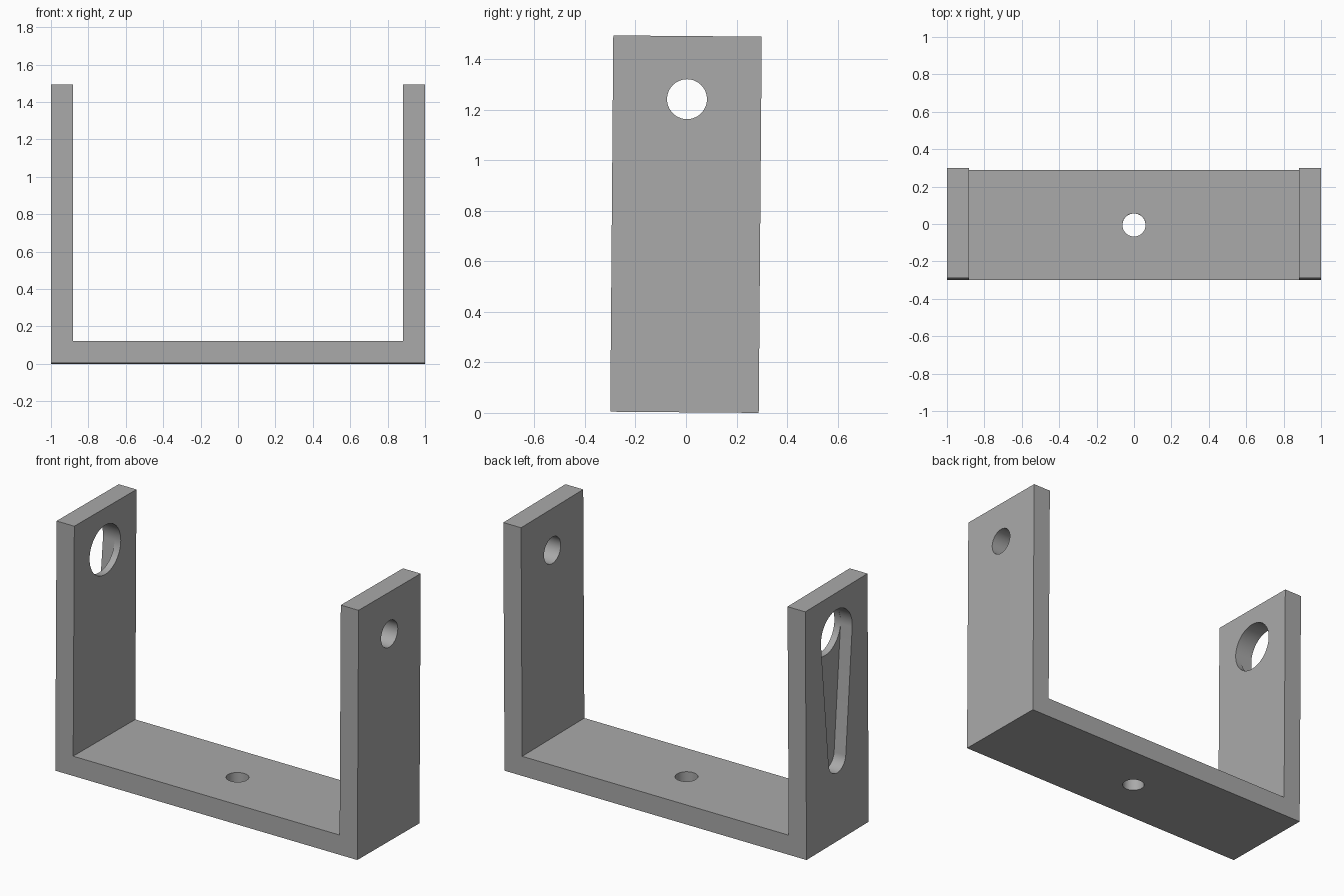
import bpy, bmesh
from math import pi, sin, cos, asin
from mathutils import Matrix

if "Cube" in bpy.data.objects:
    bpy.data.objects.remove(bpy.data.objects["Cube"])

WIDTH, HEIGHT, WALL = 0.588, 1.49, 0.1176
HOLE_Z = 1.24          # height of the arm holes
TILT = -0.008          # slight lean towards the back

grey = bpy.data.materials.new("plain grey")
grey.use_nodes = True
colour = (0.4, 0.4, 0.4, 1)
grey.diffuse_color = colour
grey.node_tree.nodes["Principled BSDF"].inputs["Base Color"].default_value = colour


def prism(name, outline, axis, start, end):
    """Extrude a 2D outline along the x, y or z axis."""
    place = {"x": lambda a, b: (start, a, b),
             "y": lambda a, b: (a, start, b),
             "z": lambda a, b: (a, b, start)}[axis]
    bm = bmesh.new()
    face = bm.faces.new([bm.verts.new(place(a, b)) for a, b in outline])
    moved = bmesh.ops.extrude_face_region(bm, geom=[face])["geom"]
    step = [end - start if axis == k else 0 for k in "xyz"]
    bmesh.ops.translate(bm, vec=step, verts=[v for v in moved if isinstance(v, bmesh.types.BMVert)])
    bmesh.ops.recalc_face_normals(bm, faces=bm.faces)
    mesh = bpy.data.meshes.new(name)
    bm.to_mesh(mesh)
    bm.free()
    mesh.materials.append(grey)
    obj = bpy.data.objects.new(name, mesh)
    bpy.context.collection.objects.link(obj)
    return obj


def arc(cy, radius, first, last, count):
    return [(radius * cos(t), cy + radius * sin(t))
            for t in (first + (last - first) * i / count for i in range(count + 1))]


def circle(cy, radius):
    return arc(cy, radius, 0, 2 * pi, 64)[:-1]


# U-shaped bracket: base and two upright arms
inner = 1 - WALL
bracket = prism("bracket", [(-1, 0), (1, 0), (1, HEIGHT), (inner, HEIGHT), (inner, WALL),
                            (-inner, WALL), (-inner, HEIGHT), (-1, HEIGHT)],
                "y", -WIDTH / 2, WIDTH / 2)

# Tapered slot outline: large round end above, small round end below
big, small, low_z = 0.148, 0.081, 0.49
lean = asin((big - small) / (HOLE_Z - low_z))
slot = (arc(HOLE_Z, big, -lean, pi + lean, 40)
        + arc(low_z, small, pi + lean, 2 * pi - lean, 28))

# Cut the holes and the outside pocket
cutters = [
    prism("small_arm_hole", circle(HOLE_Z, 0.079), "x", 0.7, 1.2),
    prism("slot_pocket", slot, "x", -1.2, -0.923),
    prism("large_arm_hole", circle(HOLE_Z, big - 0.0006), "x", -1.3, -0.7),
    prism("base_hole", circle(0, 0.062), "z", -0.2, 0.4),
]
bpy.context.view_layer.objects.active = bracket
bracket.select_set(True)
for cutter in cutters:
    cutter.hide_render = True
    mod = bracket.modifiers.new(cutter.name, "BOOLEAN")
    mod.operation = "DIFFERENCE"
    mod.solver = "EXACT"
    mod.object = cutter
    bpy.ops.object.modifier_apply(modifier=mod.name)
    bpy.data.objects.remove(cutter)

# Lean the bracket about its middle and rest it on the floor
mid = Matrix.Translation((0, 0, HEIGHT / 2))
bracket.data.transform(mid @ Matrix.Rotation(TILT, 4, "X") @ mid.inverted())
lowest = min(v.co.z for v in bracket.data.vertices)
bracket.data.transform(Matrix.Translation((0, 0, -lowest)))
bpy.ops.object.shade_smooth_by_angle(angle=pi / 6)
